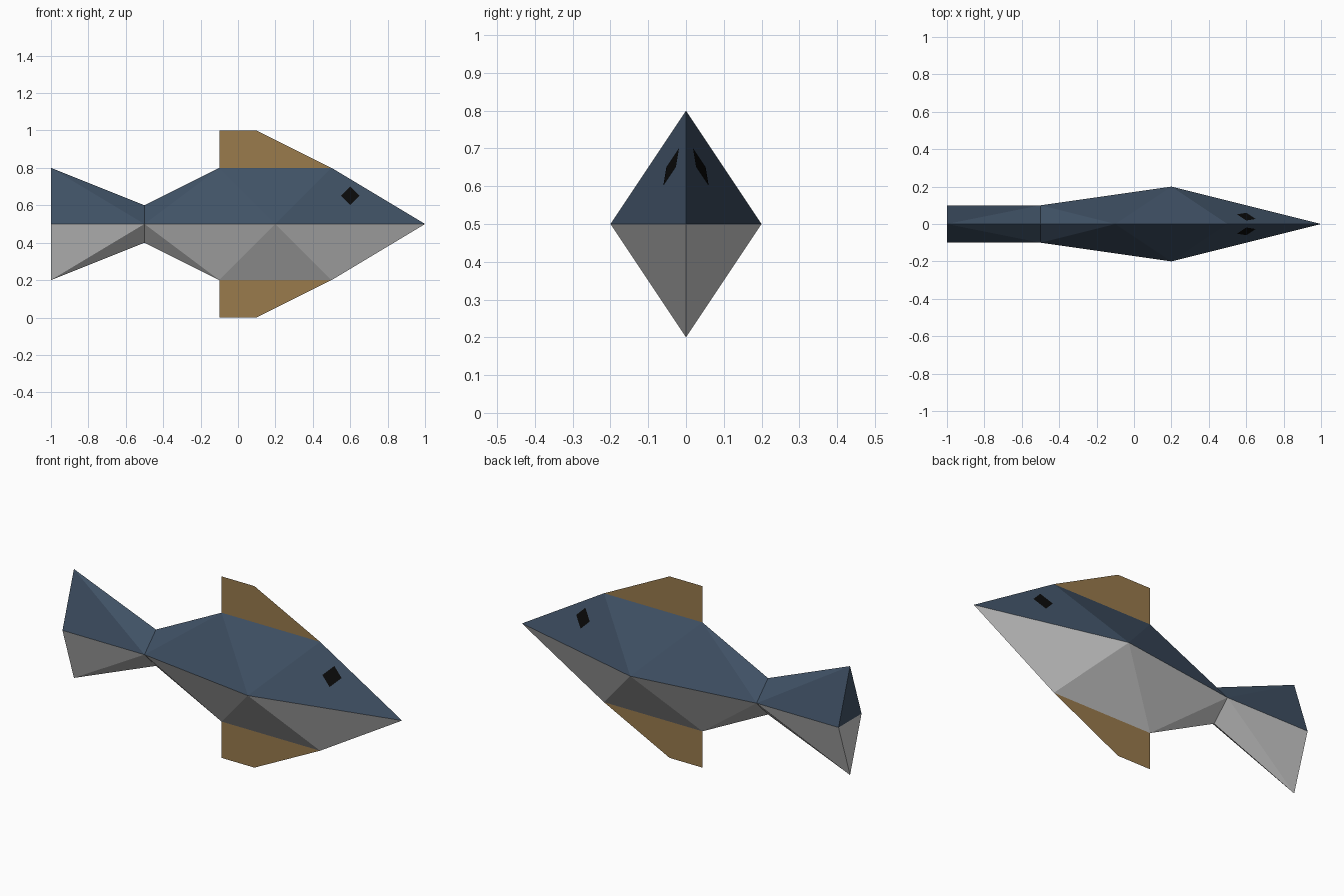
import bpy
import bmesh
from mathutils import Vector

if "Cube" in bpy.data.objects:
    bpy.data.objects.remove(bpy.data.objects["Cube"], do_unlink=True)

MID = 0.5  # height of the line between back and belly


def material(name, rgb):
    m = bpy.data.materials.new(name)
    m.use_nodes = True
    m.diffuse_color = (*rgb, 1)
    bsdf = m.node_tree.nodes["Principled BSDF"]
    bsdf.inputs["Base Color"].default_value = (*rgb, 1)
    bsdf.inputs["Roughness"].default_value = 0.8
    return m


blue = material("slate_blue", (0.051, 0.083, 0.131))
grey = material("belly_grey", (0.604, 0.604, 0.604))
brown = material("fin_brown", (0.319, 0.196, 0.073))
black = material("eye_black", (0.003, 0.003, 0.003))


def make_object(name, bm, *mats):
    mesh = bpy.data.meshes.new(name)
    bm.to_mesh(mesh)
    bm.free()
    for m in mats:
        mesh.materials.append(m)
    obj = bpy.data.objects.new(name, mesh)
    bpy.context.collection.objects.link(obj)
    return obj


def add_face(bm, points):
    return bm.faces.new([bm.verts.new(p) for p in points])


# Body and tail: one quarter of the faceted skin, mirrored across y and MID
nose = Vector((1, 0, 0))
ridge_front = Vector((0.5, 0, 0.3))
ridge_back = Vector((-0.1, 0, 0.3))
flank = Vector((0.2, 0.2, 0))
neck_ridge = Vector((-0.5, 0, 0.1))
neck_side = Vector((-0.5, 0.1, 0))
tail_tip = Vector((-1, 0, 0.3))
tail_side = Vector((-1, 0.1, 0))
tail_centre = Vector((-1, 0, 0))
quarter = [
    (nose, ridge_front, flank),
    (ridge_front, ridge_back, flank),
    (ridge_back, neck_side, flank),
    (ridge_back, neck_ridge, neck_side),
    (neck_ridge, tail_tip, neck_side),
    (tail_tip, tail_side, neck_side),
    (tail_tip, tail_centre, tail_side),
]
bm = bmesh.new()
for sy in (-1, 1):
    for sz in (-1, 1):
        for tri in quarter:
            add_face(bm, [(p.x, p.y * sy, MID + p.z * sz) for p in tri])
bmesh.ops.remove_doubles(bm, verts=bm.verts, dist=0.0001)
bmesh.ops.recalc_face_normals(bm, faces=bm.faces)
for f in bm.faces:
    f.material_index = 0 if f.calc_center_median().z > MID else 1
make_object("body_and_tail", bm, blue, grey)

# Fins: flat sheets above and below the body
fin_profile = [(-0.1, 0.3), (-0.1, 0.5), (0.1, 0.5), (0.5, 0.3)]
for name, sz in (("top_fin", 1), ("bottom_fin", -1)):
    bm = bmesh.new()
    add_face(bm, [(x, 0, MID + z * sz) for x, z in fin_profile])
    make_object(name, bm, brown)

# Eyes: diamond plates lying on the upper head facets
for name, sy in (("left_side_eye", 1), ("right_side_eye", -1)):
    a, b, c = [Vector((p.x, p.y * sy, p.z + MID)) for p in quarter[0]]
    normal = (b - a).cross(c - a).normalized()
    if normal.y * sy < 0:
        normal.negate()
    r = 0.05
    points = []
    for dx, dz in ((0, r), (r, 0), (0, -r), (-r, 0)):
        x, z = 0.6 + dx, 0.65 + dz
        y = a.y - (normal.x * (x - a.x) + normal.z * (z - a.z)) / normal.y
        points.append(Vector((x, y, z)) + normal * 0.002)
    bm = bmesh.new()
    face = add_face(bm, points)
    face.normal_update()
    if face.normal.dot(normal) < 0:
        face.normal_flip()
    make_object(name, bm, black)
